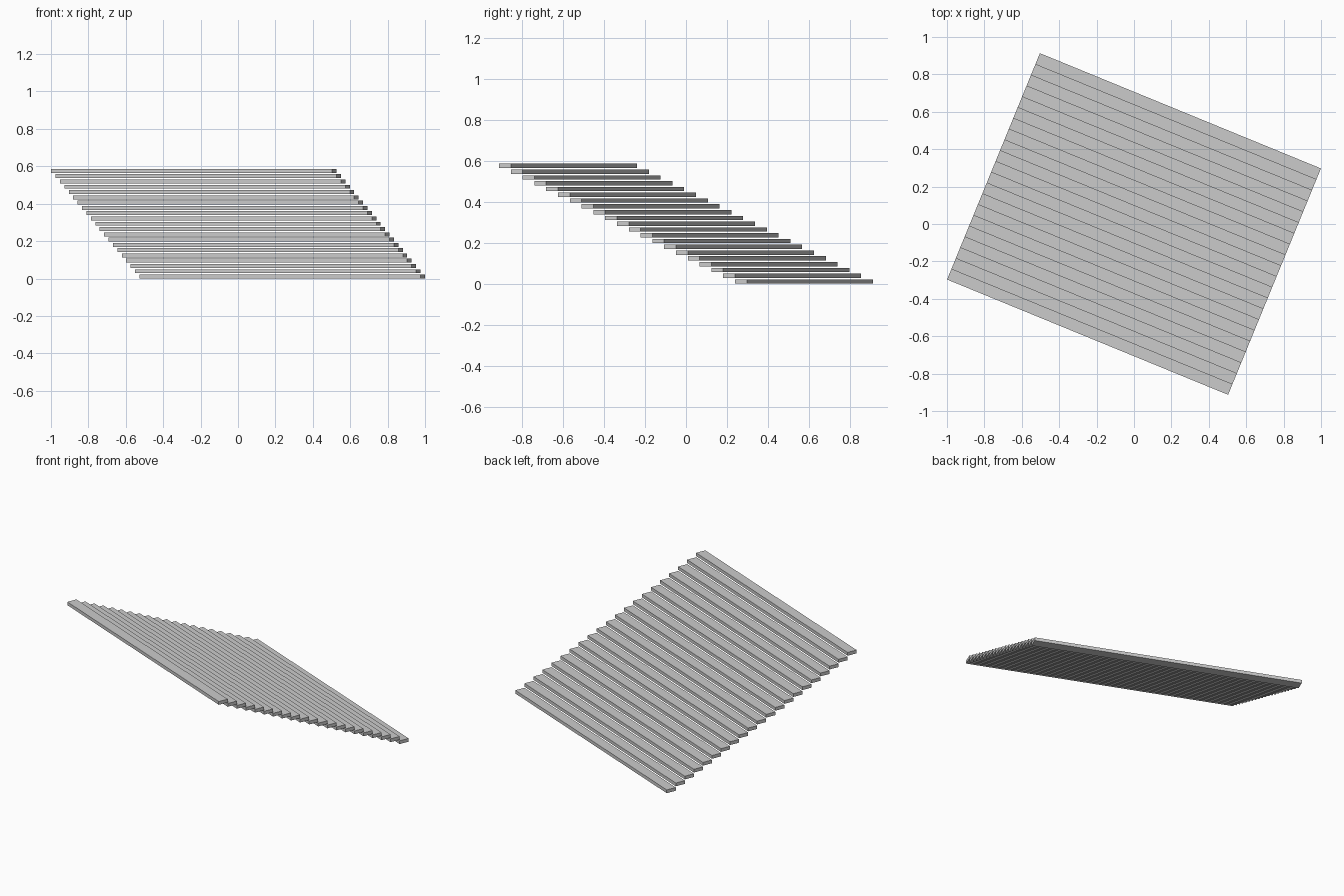
import bpy
from math import radians, sin, cos

if "Cube" in bpy.data.objects:
    bpy.data.objects.remove(bpy.data.objects["Cube"])

STEPS = 21
WIDTH, RUN = 1.624, 1.308      # slab length, total plan depth
TREAD = RUN / STEPS
THICK, RISE = 0.021, 0.02825
ANGLE = radians(-22.3)

# Floating slab treads, lowest at the back, climbing toward the front
for i in range(STEPS):
    d = RUN / 2 - TREAD * (i + 0.5)
    bpy.ops.mesh.primitive_cube_add(
        size=1,
        location=(-d * sin(ANGLE), d * cos(ANGLE), THICK / 2 + i * RISE),
        rotation=(0, 0, ANGLE))
    tread = bpy.context.object
    tread.name = f"stair_tread_{i + 1:02d}"
    tread.scale = (WIDTH, TREAD, THICK)
    bpy.ops.object.transform_apply(location=False, rotation=False, scale=True)
